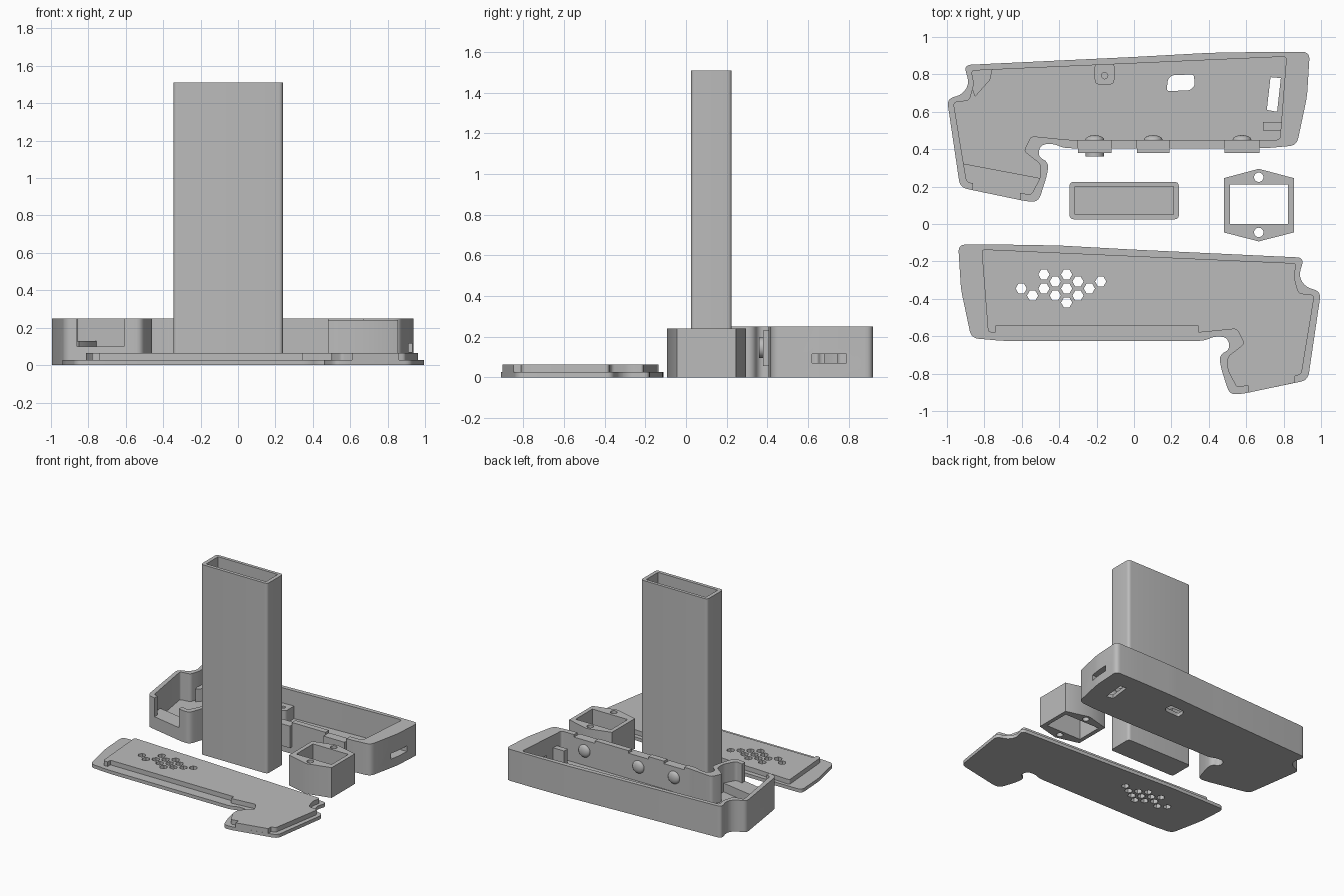
import bpy, bmesh, math
from mathutils import Vector, Matrix

if "Cube" in bpy.data.objects:
    bpy.data.objects.remove(bpy.data.objects["Cube"])

grey = bpy.data.materials.new("plain_grey")
grey.use_nodes = True
GREY = (0.5, 0.5, 0.5, 1)
grey.diffuse_color = GREY
grey.node_tree.nodes["Principled BSDF"].inputs["Base Color"].default_value = GREY


def finish(name, bm):
    bmesh.ops.recalc_face_normals(bm, faces=bm.faces)
    mesh = bpy.data.meshes.new(name)
    bm.to_mesh(mesh)
    bm.free()
    mesh.materials.append(grey)
    ob = bpy.data.objects.new(name, mesh)
    bpy.context.collection.objects.link(ob)
    return ob


def rounded(pts, r=0.03, steps=5):
    # Replace every corner with a short curve
    out = []
    pts = [Vector(p) for p in pts]
    for i, p in enumerate(pts):
        ends = []
        for q in (pts[i - 1], pts[(i + 1) % len(pts)]):
            d = q - p
            ends.append(p + d.normalized() * min(r, d.length * 0.49))
        for k in range(steps + 1):
            t = k / steps
            out.append(ends[0] * (1 - t) ** 2 + p * 2 * t * (1 - t) + ends[1] * t * t)
    return out


def prism(name, pts, z0, z1):
    bm = bmesh.new()
    face = bm.faces.new([bm.verts.new((p[0], p[1], z0)) for p in pts])
    ext = bmesh.ops.extrude_face_region(bm, geom=[face])
    top = [v for v in ext["geom"] if isinstance(v, bmesh.types.BMVert)]
    bmesh.ops.translate(bm, verts=top, vec=(0, 0, z1 - z0))
    return finish(name, bm)


def rect(x0, x1, y0, y1):
    return [(x0, y0), (x1, y0), (x1, y1), (x0, y1)]


def box(name, x0, x1, y0, y1, z0, z1):
    return prism(name, rect(x0, x1, y0, y1), z0, z1)


def ring(x, y, r, n):
    return [(x + r * math.cos(math.tau * k / n), y + r * math.sin(math.tau * k / n))
            for k in range(n)]


def rod(name, centre, r, depth, axis):
    bm = bmesh.new()
    bmesh.ops.create_cone(bm, cap_ends=True, segments=24, radius1=r, radius2=r, depth=depth)
    bm.transform(Matrix.Translation(centre) @ Matrix.Rotation(math.pi / 2, 4, axis))
    return finish(name, bm)


def combine(ob, tool, operation="DIFFERENCE"):
    # Apply a boolean, then discard the tool
    mod = ob.modifiers.new("combine", "BOOLEAN")
    mod.operation, mod.object, mod.solver = operation, tool, "EXACT"
    bpy.context.view_layer.objects.active = ob
    bpy.ops.object.modifier_apply(modifier=mod.name)
    bpy.data.objects.remove(tool)


def smooth(ob):
    bpy.ops.object.select_all(action="DESELECT")
    ob.select_set(True)
    bpy.context.view_layer.objects.active = ob
    bpy.ops.object.shade_smooth_by_angle(angle=math.radians(30))


# Shared outlines of the pistol-shaped case
outer = rounded([(-.91, .85), (0, .893), (.4, .915), (.7, .92), (.94, .92), (.925, .68),
                 (.87, .42), (.7, .405), (-.375, .405), (-.43, .43), (-.5, .425),
                 (-.515, .36), (-.455, .33), (-.465, .26), (-.51, .12), (-.57, .12),
                 (-.93, .195), (-1, .67), (-.92, .69), (-.88, .75)], 0.04)
inner = rounded([(-.87, .82), (.815, .895), (.78, .45), (-.35, .45), (-.55, .47),
                 (-.59, .39), (-.5, .32), (-.5, .25), (-.55, .155), (-.895, .225),
                 (-.965, .65), (-.88, .66), (-.855, .75)], 0.02)
HEIGHT, FLOOR = 0.25, 0.03

# Case tray
tray = prism("case_tray", outer, 0, HEIGHT)
combine(tray, prism("cavity", inner, FLOOR, 1))

# Raised grip floor and open grip end
combine(tray, prism("grip_floor", [(-.95, .33), (-.5, .245), (-.55, .14), (-.9, .21)],
                    0.01, 0.1), "UNION")
combine(tray, box("grip_opening", -.86, -.61, 0, .26, 0.1, 1))

# Interior supports
combine(tray, prism("corner_support", [(-.88, .835), (-.755, .835), (-.77, .77),
                                       (-.85, .68), (-.875, .75)], 0.01, 0.13), "UNION")
combine(tray, prism("screw_boss", rounded(rect(-.21, -.105, .745, .87), .03),
                    0.01, 0.13), "UNION")
combine(tray, prism("boss_hole", ring(-.157, .793, .017, 16), 0.05, 1))
combine(tray, box("stop_post", .69, .8, .5, .545, 0.01, 0.15), "UNION")

# Floor windows
combine(tray, prism("floor_window", rounded([(.175, .71), (.3, .715), (.325, .74), (.32, .8),
                                             (.2, .795), (.18, .77)], .015), -1, 0.1))
combine(tray, prism("floor_slot", [(.71, .61), (.765, .6), (.785, .78), (.73, .785)], -1, 0.1))

# End slot and round ports
combine(tray, box("end_slot", .7, 1, .62, .79, 0.07, 0.115))
for y in (.57, .835):
    combine(tray, rod("port", (.88, y, .065), .025, .3, "Y"))

# Wall notches with button plates
for i, (x0, x1) in enumerate([(-.3, -.12), (.015, .19), (.485, .67)]):
    combine(tray, box("notch", x0, x1, .3, .5, .055, 1))
    plate = box(f"button_plate_{i + 1}", x0, x1, .38, .45, .055, .23)
    bm = bmesh.new()
    bmesh.ops.create_uvsphere(bm, u_segments=24, v_segments=12, radius=.05)
    bm.transform(Matrix.Translation(((x0 + x1) / 2, .45, .145)) @ Matrix.Diagonal((1, .5, 1, 1)))
    smooth(finish(f"button_dome_{i + 1}", bm))
smooth(rod("trigger_button", (-.21, .375, .145), .05, .03, "X"))
smooth(tray)


def lid_side(pts):
    # Mirror a case outline onto the lid
    return [(-p[0], p[1] - 1.03) for p in pts]


# Lid: flange, raised plug and grip tab
lid = prism("lid", lid_side(outer), 0, .027)
combine(lid, prism("plug", lid_side(inner), .01, .064), "UNION")
combine(lid, prism("grip_tab", lid_side([(-.86, .25), (-.61, .25), (-.61, .128), (-.86, .181)]),
                   .01, .064), "UNION")
combine(lid, box("edge_relief", -.74, .345, -.62, -.545, .027, .1))

# Hexagonal vents, listed per column
columns = [(0,), (-1,), (2, 0), (1, -1), (2, 0, -2), (1, -1), (0,), (1,)]
for c, rows in enumerate(columns):
    for row in rows:
        hole = ring(-.603 + .0607 * c, -.345 + .0375 * row, .03, 6)
        combine(lid, prism("vent", hole, -1, 1))
smooth(lid)

# Tall hollow tube with closed base
tube = prism("tall_tube", rounded(rect(-.345, .24, .025, .225), .025), 0, 1.51)
combine(tube, box("tube_bore", -.315, .21, .052, .2, .03, 2))
smooth(tube)

# Six-sided bracket with a window and screw holes
bracket = prism("bracket", [(.48, -.045), (.667, -.093), (.855, -.045), (.855, .245),
                            (.667, .295), (.48, .245)], 0, .24)
combine(bracket, box("bracket_window", .513, .823, 0, .21, -1, 1))
for y in (-.045, .25):
    combine(bracket, prism("screw_hole", ring(.667, y, .025, 24), -1, 1))
smooth(bracket)
